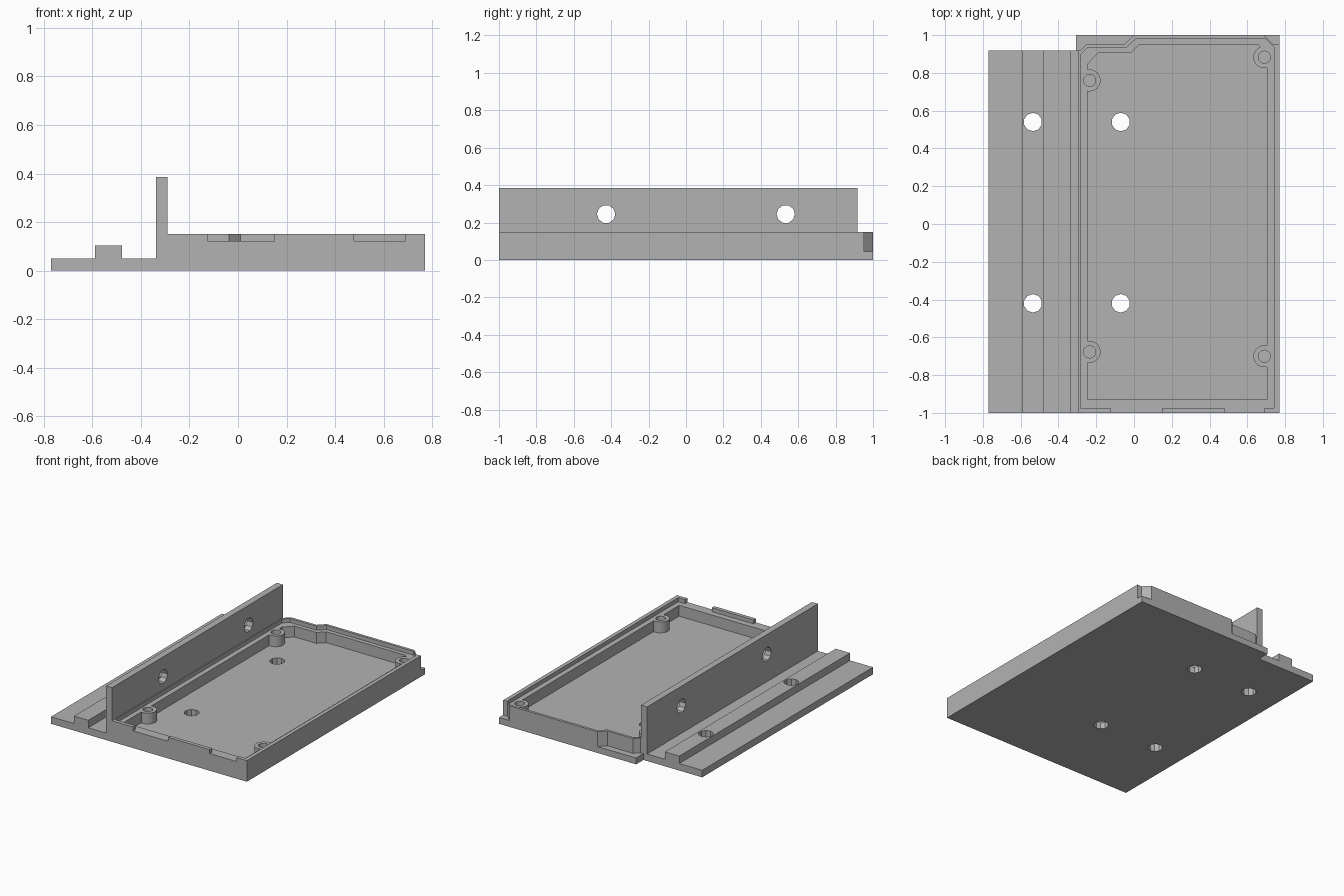
import bpy, bmesh, math
from mathutils import Matrix, Vector

cube = bpy.data.objects.get("Cube")
if cube:
    bpy.data.objects.remove(cube, do_unlink=True)

# Single grey plastic
grey = bpy.data.materials.new("plastic_grey")
grey.use_nodes = True
colour = (0.448, 0.448, 0.448, 1)
grey.diffuse_color = colour
grey.node_tree.nodes["Principled BSDF"].inputs["Base Color"].default_value = colour


def prism(name, points, direction):
    """Extrude a closed 3D outline along a direction."""
    bm = bmesh.new()
    face = bm.faces.new([bm.verts.new(p) for p in points])
    out = bmesh.ops.extrude_face_region(bm, geom=[face])
    moved = [v for v in out["geom"] if isinstance(v, bmesh.types.BMVert)]
    bmesh.ops.translate(bm, verts=moved, vec=Vector(direction))
    bmesh.ops.recalc_face_normals(bm, faces=bm.faces)
    return finish(name, bm)


def plan(name, outline, z0, z1):
    return prism(name, [(x, y, z0) for x, y in outline], (0, 0, z1 - z0))


def cylinder(name, centre, radius, depth, sides, axis="Z"):
    bm = bmesh.new()
    turn = Matrix.Rotation(math.pi / 2, 4, "Y") if axis == "X" else Matrix()
    bmesh.ops.create_cone(bm, cap_ends=True, segments=sides, radius1=radius,
                          radius2=radius, depth=depth,
                          matrix=Matrix.Translation(centre) @ turn)
    return finish(name, bm)


def finish(name, bm):
    mesh = bpy.data.meshes.new(name)
    bm.to_mesh(mesh)
    bm.free()
    mesh.materials.append(grey)
    obj = bpy.data.objects.new(name, mesh)
    bpy.context.collection.objects.link(obj)
    return obj


def combine(target, tool, operation="DIFFERENCE"):
    """Apply a boolean and discard the tool."""
    tool.hide_render = True
    mod = target.modifiers.new("boolean", "BOOLEAN")
    mod.operation, mod.solver, mod.object = operation, "EXACT", tool
    bpy.context.view_layer.objects.active = target
    bpy.ops.object.modifier_apply(modifier=mod.name)
    bpy.data.objects.remove(tool, do_unlink=True)


# Cross-section: flange, rail, upright wall and tray block
section = [(-0.77, 0), (0.77, 0), (0.77, 0.15), (-0.29, 0.15), (-0.29, 0.385),
           (-0.337, 0.385), (-0.337, 0.05), (-0.477, 0.05), (-0.477, 0.103),
           (-0.59, 0.103), (-0.59, 0.05), (-0.77, 0.05)]
body = prism("mounting_tray", [(x, -1, z) for x, z in section], (0, 2, 0))

FLOOR, LEDGE = 0.045, 0.122

# Flange stops short of the tray's back edge
combine(body, plan("flange_cut", [(-0.9, 0.918), (-0.308, 0.918),
                                  (-0.308, 1.1), (-0.9, 1.1)], -0.2, 0.6))

# Stepped-in back corners above the base plate
combine(body, plan("back_left_cut", [(-0.95, 0.918), (-0.285, 0.918), (-0.25, 0.953),
                                     (-0.05, 0.953), (0.1, 1.103), (-0.95, 1.103)],
                   FLOOR, 0.6))
combine(body, plan("back_right_cut", [(0.59, 1.1), (0.735, 0.953),
                                      (0.9, 0.953), (0.9, 1.1)], FLOOR, 0.6))

# Tray pocket
combine(body, plan("pocket_cut", [(-0.247, -0.93), (0.705, -0.93), (0.705, 0.9),
                                  (0.655, 0.951), (0.028, 0.951), (-0.018, 0.905),
                                  (-0.19, 0.905), (-0.247, 0.845)], FLOOR, 0.3))

# Corner screw posts, trimmed flush by the ledge cut below
posts = [(-0.235, 0.76), (-0.235, -0.677), (0.69, 0.883), (0.69, -0.70)]
for x, y in posts:
    combine(body, cylinder("post", (x, y, 0.08), 0.058, 0.12, 32), "UNION")

# Lid ledge with two open notches through the front rim
combine(body, plan("ledge_cut", [(-0.283, -0.973), (-0.125, -0.973), (-0.125, -1.1),
                                 (0.15, -1.1), (0.15, -0.973), (0.478, -0.973),
                                 (0.478, -1.1), (0.69, -1.1), (0.69, -0.973),
                                 (0.742, -0.973), (0.742, 0.935), (0.695, 0.981),
                                 (0.01, 0.981), (-0.038, 0.935), (-0.245, 0.935),
                                 (-0.283, 0.897)], LEDGE, 0.36))

# Screw holes in the posts
for x, y in posts:
    combine(body, cylinder("post_hole", (x, y, FLOOR + 0.1), 0.032, 0.2, 24))

# Mounting holes through the floor, rail and upright wall
for y in (0.54, -0.42):
    for x in (-0.535, -0.07):
        combine(body, cylinder("floor_hole", (x, y, 0.05), 0.049, 0.3, 10))
    combine(body, cylinder("wall_hole", (-0.31, y - 0.007, 0.245), 0.049, 0.15, 10, "X"))

# Smooth posts, crisp edges elsewhere
bpy.ops.object.select_all(action="DESELECT")
body.select_set(True)
bpy.context.view_layer.objects.active = body
bpy.ops.object.shade_smooth_by_angle(angle=math.radians(25))
